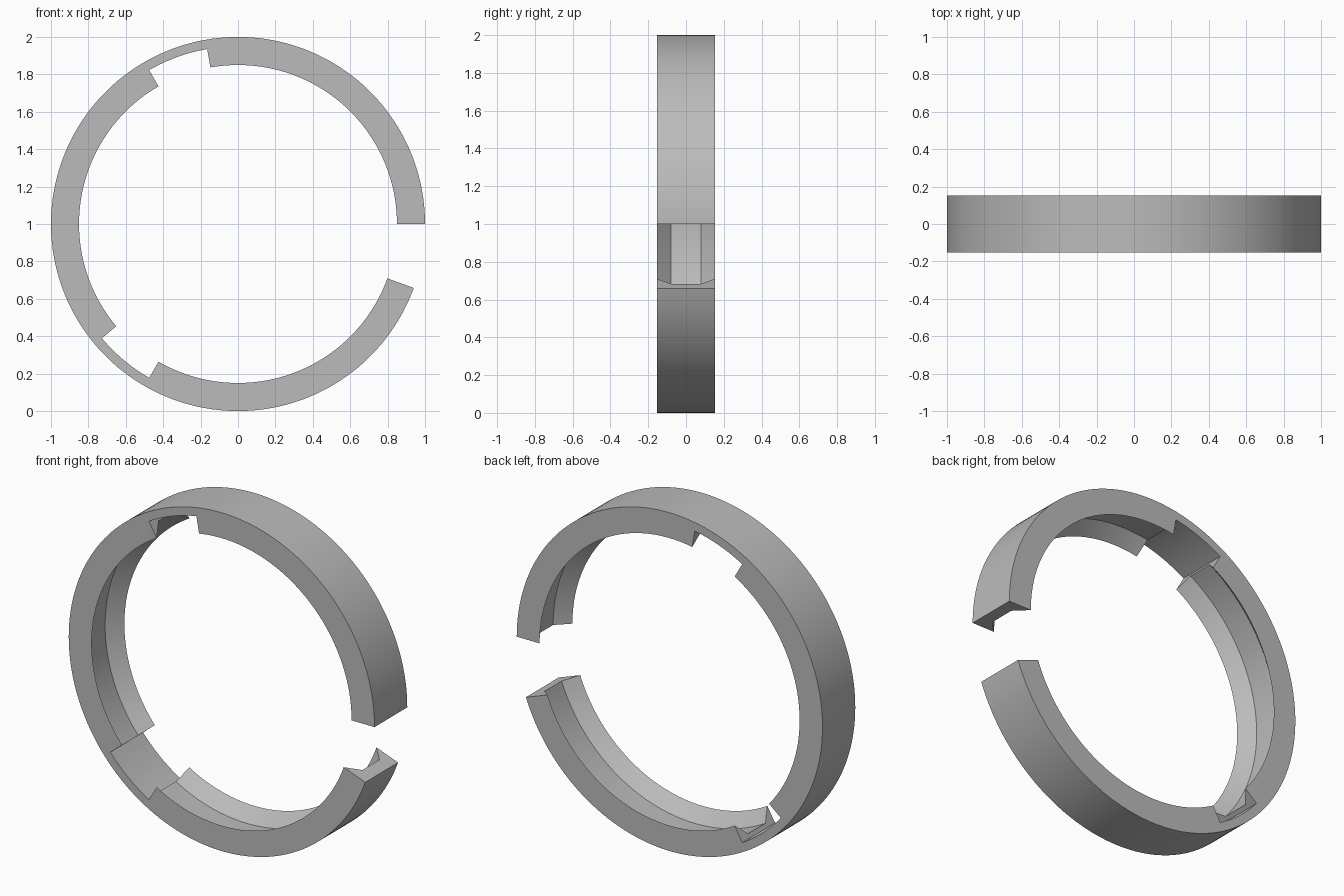
import bpy, bmesh
from math import sin, cos, radians

cube = bpy.data.objects.get("Cube")
if cube:
    bpy.data.objects.remove(cube)

HALF = 0.153      # half width of the ring
OUTER, LIP, FLOOR, NOTCH = 1.0, 0.85, 0.925, 0.95

grey = bpy.data.materials.new("plain_grey")
grey.use_nodes = True
colour = (0.5, 0.5, 0.5, 1)
grey.diffuse_color = colour
grey.node_tree.nodes["Principled BSDF"].inputs["Base Color"].default_value = colour


def sweep(name, profile, start, end, step=2):
    """Sweep an (r, y) profile around the ring axis between two angles."""
    bm = bmesh.new()
    rings = []
    for deg in range(start, end + 1, step):
        a = radians(deg)
        rings.append([bm.verts.new((r * cos(a), y, 1 + r * sin(a))) for r, y in profile])
    n = len(profile)
    for p, q in zip(rings, rings[1:]):
        for i in range(n):
            j = (i + 1) % n
            bm.faces.new((p[i], p[j], q[j], q[i]))
    bm.faces.new(rings[0])
    bm.faces.new(rings[-1])
    bmesh.ops.recalc_face_normals(bm, faces=bm.faces)
    mesh = bpy.data.meshes.new(name)
    bm.to_mesh(mesh)
    bm.free()
    mesh.materials.append(grey)
    obj = bpy.data.objects.new(name, mesh)
    bpy.context.collection.objects.link(obj)
    return obj


# Open ring with a sloped channel along its inside
ring = sweep("grooved_open_ring", [
    (OUTER, -HALF), (OUTER, HALF), (LIP, HALF),
    (FLOOR, 0.08), (FLOOR, -0.08), (LIP, -HALF)], 0, 340)

# Two full-width notches in the inner lips
bpy.context.view_layer.objects.active = ring
for start in (100, 220):
    cutter = sweep("notch_cutter", [
        (0.7, -0.3), (0.7, 0.3), (NOTCH, 0.3), (NOTCH, -0.3)], start, start + 20)
    cutter.hide_render = True
    mod = ring.modifiers.new("notch", "BOOLEAN")
    mod.operation = "DIFFERENCE"
    mod.solver = "EXACT"
    mod.object = cutter
    bpy.ops.object.modifier_apply(modifier=mod.name)
    bpy.data.objects.remove(cutter)

# Smooth curved walls, sharp rims
bpy.ops.object.select_all(action="DESELECT")
ring.select_set(True)
bpy.ops.object.shade_smooth_by_angle(angle=radians(30))
